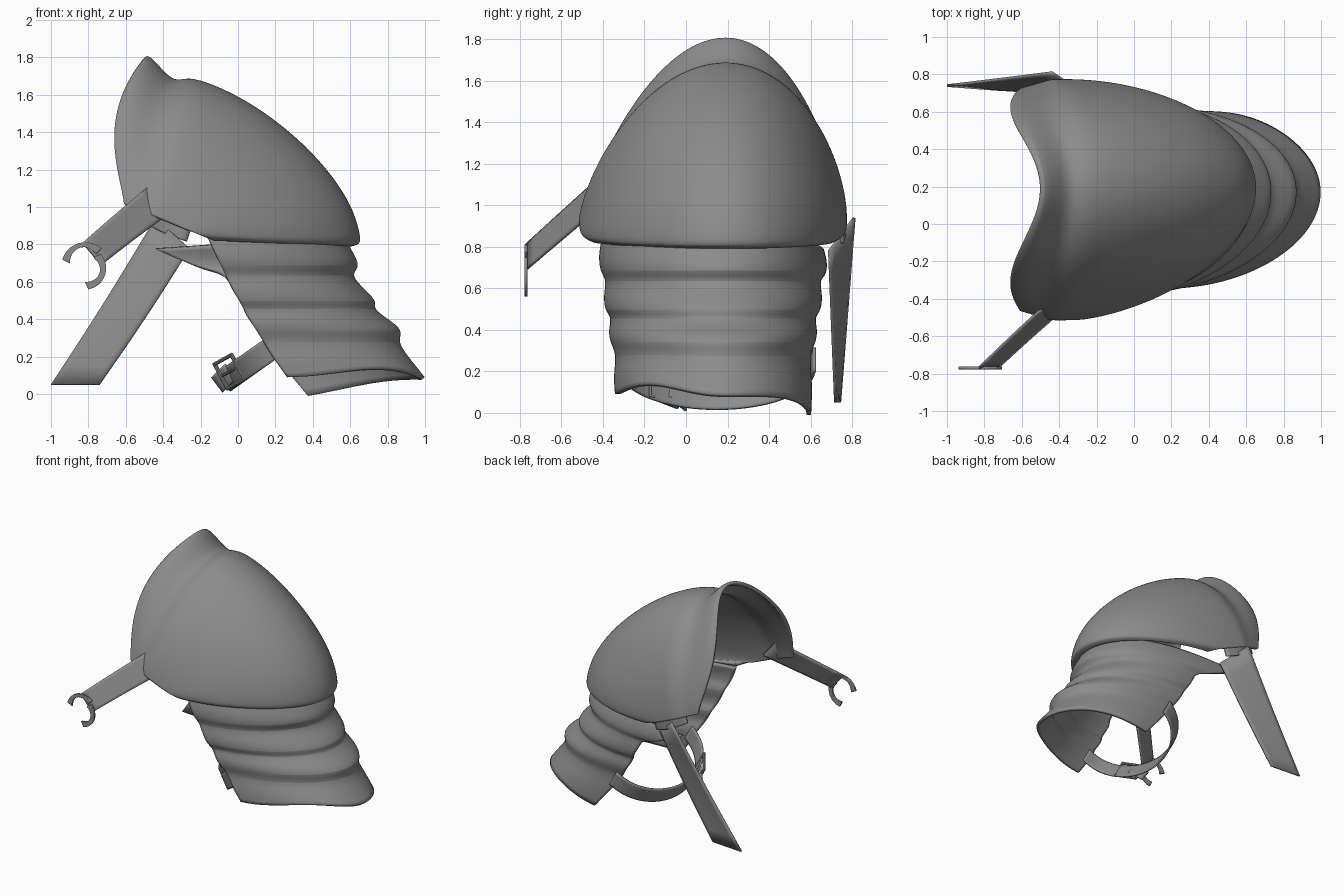
import bpy, math
from mathutils import Vector
from mathutils.geometry import interpolate_bezier

cube = bpy.data.objects.get("Cube")
if cube:
    bpy.data.objects.remove(cube)

grey = bpy.data.materials.new("plain grey")
grey.use_nodes = True
shade = 0.26
grey.diffuse_color = (shade, shade, shade, 1)
grey.node_tree.nodes["Principled BSDF"].inputs["Base Color"].default_value = grey.diffuse_color


def sheet(name, rows, thickness, offset):
    """Skin rows of points, smooth the sheet keeping its corners, then thicken it."""
    count = len(rows[0])
    faces = []
    for start in range(0, count * (len(rows) - 1), count):
        for a in range(start, start + count - 1):
            faces.append((a, a + count, a + count + 1, a + 1))
    mesh = bpy.data.meshes.new(name)
    mesh.from_pydata([point for row in rows for point in row], [], faces)
    mesh.materials.append(grey)
    obj = bpy.data.objects.new(name, mesh)
    bpy.context.collection.objects.link(obj)
    smooth = obj.modifiers.new("smooth", "SUBSURF")
    smooth.levels = smooth.render_levels = 2
    smooth.boundary_smooth = "PRESERVE_CORNERS"
    solid = obj.modifiers.new("thickness", "SOLIDIFY")
    solid.thickness, solid.offset = thickness, offset
    bpy.ops.object.select_all(action="DESELECT")
    obj.select_set(True)
    bpy.context.view_layer.objects.active = obj
    bpy.ops.object.shade_smooth_by_angle(angle=math.radians(40))


def arch(crown, foot, half, power, shear, bow=0, back=Vector((0, 0)), lift=0, steps=24):
    """Arch from the front foot, over the crown, to the back foot."""
    row = []
    for i in range(steps + 1):
        angle = math.pi * (i / steps - 0.5)
        height = max(math.cos(angle), 0) ** power
        wave = math.sin(2 * angle) ** 2
        x, z = foot.lerp(crown, height)
        x -= bow * wave
        if angle > 0:
            behind = math.sin(angle) ** 2 * (1 - height)
            x += back.x * behind
            z += back.y * behind
        else:
            z += lift * wave
        row.append(Vector((x, 0.13 + half * math.sin(angle) + shear * height, z)))
    return row


# Domed shoulder cap: flared collar, dome and turned-in rim
collar = [(-0.5, 1.8), (-0.48, 1.82), (-0.43, 1.77), (-0.36, 1.69), (-0.31, 1.68)]
dome = interpolate_bezier(Vector((-0.25, 1.7)), Vector((0.15, 1.6)),
                          Vector((0.64, 1.14)), Vector((0.66, 0.84)), 8)
rim = [(0.655, 0.8), (0.61, 0.79)]
crowns = [Vector(point[:2]) for point in [*collar, *dome, *rim]]
collar_foot, rim_foot = Vector((-0.61, 1.02)), Vector((-0.13, 0.82))
rows = []
for i, crown in enumerate(crowns):
    along = i / (len(crowns) - 1)
    flare = max(0, 1 - i / len(collar))
    half = 0.645 - 0.05 * flare - 0.07 * along ** 8
    rows.append(arch(crown, collar_foot.lerp(rim_foot, along), half,
                     1.33 + 0.3 * flare, 0.06, bow=0.11 * flare))
sheet("shoulder_cap", rows, 0.025, -1)

# Upper arm bands, each swelling from a crease to a bulge
creases = [(0.57, 0.84), (0.6, 0.64), (0.72, 0.46), (0.85, 0.28)]
bulges = [(0.66, 0.68), (0.75, 0.49), (0.89, 0.34), (1, 0.09)]
rows = []
for crease, bulge in zip(creases, bulges):
    for swell in (0, 0.5, 1):
        i = len(rows)
        crown = Vector(crease).lerp(Vector(bulge), swell)
        z = crown.y
        foot = Vector((0.33 - 0.75 * z + 0.2 * z * z, z))
        half = 0.56 - 0.008 * i - (0.025 if swell == 0 else 0)
        flap = max(0, 1 - i / 3)
        cuff = max(0, i - 9) / 2
        back = Vector((-0.28, -0.06)) * flap + Vector((0.11, -0.1)) * cuff
        rows.append(arch(crown, foot, half, 1.05, 0.04, back=back, lift=0.05 * cuff))
sheet("arm_bands", rows, 0.022, -1)


def strap(name, path, first, last):
    """Flat ribbon whose width vector blends from first to last."""
    rows = []
    for i, point in enumerate(path):
        side = Vector(first).lerp(Vector(last), i / (len(path) - 1)) / 2
        rows.append([Vector(point) + side * k for k in (-1, 0, 1)])
    sheet(name, rows, 0.014, 0)


def arc(centre, reach, start, end, steps=8):
    """Points on an arc in the plane of the first and third axes."""
    points = []
    for i in range(steps + 1):
        angle = math.radians(start + (end - start) * i / steps)
        points.append(Vector(centre) + reach * Vector((math.cos(angle), 0, math.sin(angle))))
    return points


# Front chest strap with its open clip
strap("chest_strap", [(-0.42, -0.44, 1.04), (-0.6, -0.6, 0.9), (-0.78, -0.77, 0.75)],
      (0.12, 0, -0.14), (0.1, 0, -0.12))
strap("upper_clip_hook", arc((-0.82, -0.77, 0.7), 0.1, 40, 175),
      (0.03, 0, 0.03), (-0.04, 0, 0.02))
strap("lower_clip_hook", arc((-0.81, -0.77, 0.67), 0.09, 50, -90),
      (0.04, 0, 0.02), (0.02, 0, -0.04))

# Long back strap and the tab that holds it
strap("back_strap", [(-0.35, 0.75, 0.86), (-0.6, 0.74, 0.45), (-0.87, 0.73, 0.05)],
      (0.18, -0.12, -0.16), (0.26, -0.02, 0))
strap("back_strap_tab", [(-0.52, 0.74, 0.98), (-0.4, 0.775, 0.91), (-0.26, 0.75, 0.86)],
      (0.03, 0, 0.09), (0.03, 0, 0.09))

# Arm strap looping under the open side, with a loose end
loop = []
for degrees in range(-90, 91, 15):
    angle = math.radians(degrees)
    sag = math.cos(angle)
    loop.append((0.2 - 0.27 * sag, 0.15 + 0.47 * math.sin(angle), 0.26 - 0.19 * sag))
strap("arm_strap", loop, (0.06, 0, -0.11), (0.06, 0, -0.11))
strap("arm_strap_end", [(-0.04, -0.08, 0.12), (-0.11, 0, 0.05)],
      (0.06, 0, -0.08), (0.06, 0, -0.08))


def bar(name, start, end, radius):
    span = end - start
    bpy.ops.mesh.primitive_cylinder_add(vertices=8, radius=radius, depth=span.length + radius,
                                        location=(start + end) / 2)
    obj = bpy.context.object
    obj.name = name
    obj.rotation_euler = span.to_track_quat("Z", "Y").to_euler()
    obj.data.materials.append(grey)
    bpy.ops.object.shade_smooth_by_angle(angle=math.radians(40))


# Buckle frame with centre prong, lying along the arm strap
centre = Vector((-0.045, -0.11, 0.12))
length = Vector((-0.045, 0.065, -0.025))
width = Vector((0.035, 0, -0.065))
corners = [centre + length + width, centre + length - width,
           centre - length - width, centre - length + width]
sides = ("end", "top", "start", "bottom")
for i, side in enumerate(sides):
    bar("buckle_" + side, corners[i - 1], corners[i], 0.011)
bar("buckle_prong", centre - length, centre + length, 0.008)
